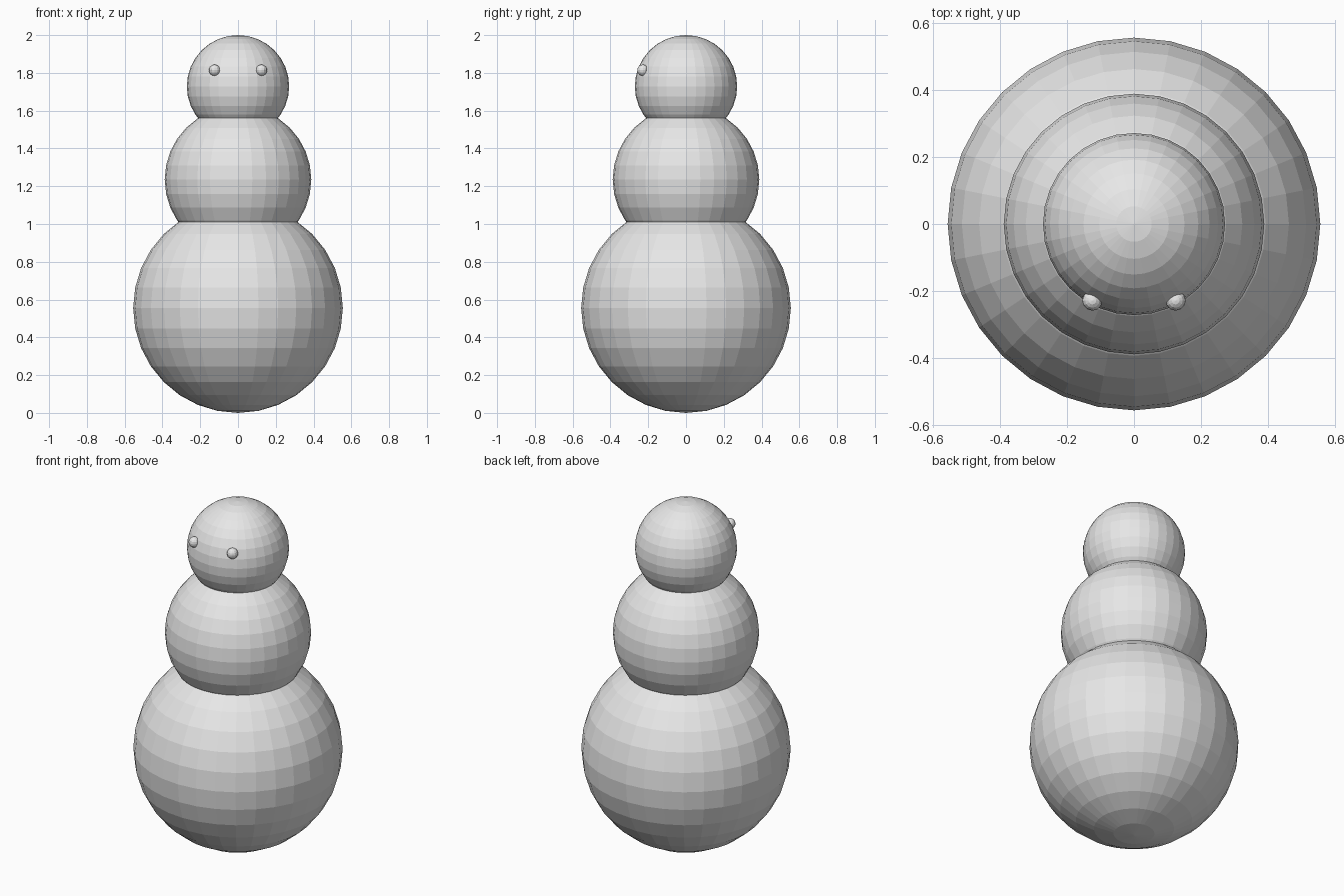
import bpy

if "Cube" in bpy.data.objects:
    bpy.data.objects.remove(bpy.data.objects["Cube"])

# single grey colour
grey = bpy.data.materials.new("light grey")
grey.diffuse_color = (0.8, 0.8, 0.8, 1.0)
grey.use_nodes = True
grey.node_tree.nodes["Principled BSDF"].inputs["Base Color"].default_value = grey.diffuse_color


def ball(name, radius, centre, segments=32, rings=16):
    """Flat-faced sphere standing for one part."""
    bpy.ops.mesh.primitive_uv_sphere_add(
        segments=segments, ring_count=rings, radius=radius, location=centre)
    obj = bpy.context.object
    obj.name = name
    obj.data.materials.append(grey)
    return obj


# stacked snowballs
ball("bottom_snowball", 0.555, (0, 0, 0.555))
ball("middle_snowball", 0.388, (0, 0, 1.235))
ball("head_snowball", 0.271, (0, 0, 1.729))

# eyes, half sunk in the front of the head
for side, x in (("left", -0.124), ("right", 0.124)):
    ball(side + "_eye", 0.03, (x, -0.228, 1.814), 12, 8)
